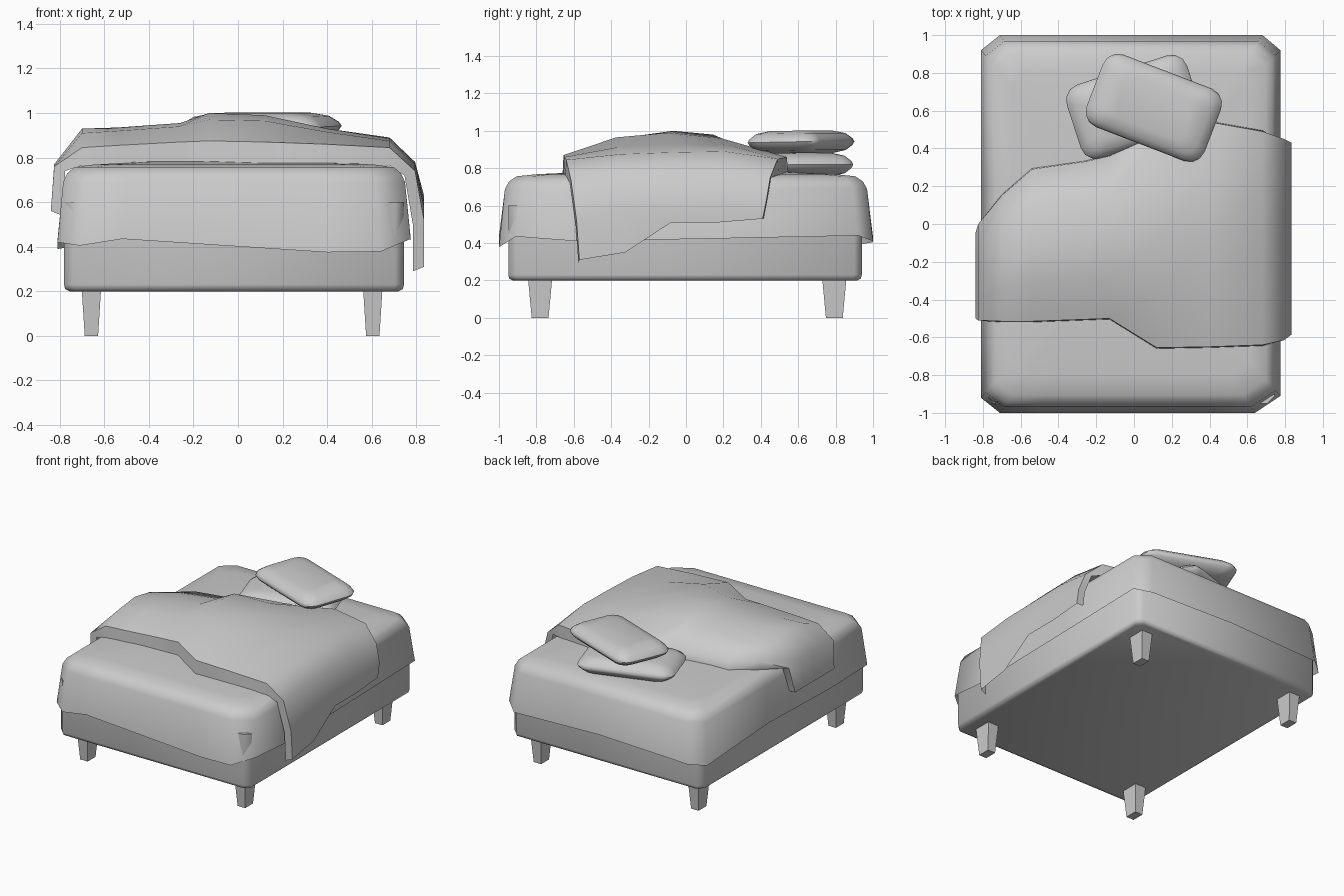
import bpy, bmesh
from math import radians, sin, cos

if "Cube" in bpy.data.objects:
    bpy.data.objects.remove(bpy.data.objects["Cube"])


def finish(name, bm, angle):
    bmesh.ops.recalc_face_normals(bm, faces=bm.faces)
    me = bpy.data.meshes.new(name)
    bm.to_mesh(me)
    bm.free()
    ob = bpy.data.objects.new(name, me)
    bpy.context.collection.objects.link(ob)
    bpy.ops.object.select_all(action='DESELECT')
    ob.select_set(True)
    bpy.context.view_layer.objects.active = ob
    bpy.ops.object.shade_smooth_by_angle(angle=radians(angle))
    return ob


def loft(name, rings, angle=50, cap_bottom=True):
    """Join closed rings of points from bottom to top and cap the ends."""
    bm = bmesh.new()
    rows = [[bm.verts.new(p) for p in r] for r in rings]
    n = len(rows[0])
    for a, b in zip(rows, rows[1:]):
        for i in range(n):
            j = (i + 1) % n
            bm.faces.new((a[i], a[j], b[j], b[i]))
    bm.faces.new(rows[-1])
    if cap_bottom:
        bm.faces.new(rows[0][::-1])
    return finish(name, bm, angle)


def rounded(cx, cy, hx, hy, r, z, seg=1):
    """Rectangle outline with rounded (or cut) corners."""
    pts = []
    for k, (sx, sy) in enumerate(((1, 1), (-1, 1), (-1, -1), (1, -1))):
        for s in range(seg + 1):
            a = radians(90 * k + 90 * s / seg)
            pts.append((cx + sx * (hx - r) + r * cos(a),
                        cy + sy * (hy - r) + r * sin(a), z))
    return pts


# Bed base
BX = -0.018
loft("bed_base", [rounded(BX, -0.005, 0.763 - i, 0.945 - i, 0.04, z)
                  for i, z in ((0.025, 0.2), (0.005, 0.21), (0, 0.23), (0, 0.6))])

# Four tapered legs
for fx, x in (("left", -0.658), ("right", 0.605)):
    for fy, y in (("front", -0.78), ("back", 0.793)):
        rings = [[(x + sx * hx, y + sy * hy, z)
                  for sx, sy in ((1, 1), (-1, 1), (-1, -1), (1, -1))]
                 for hx, hy, z in ((0.03, 0.045, 0), (0.043, 0.064, 0.205))]
        loft(f"{fy}_{fx}_leg", rings, 20)

# Mattress with a wavy hem hanging over the base
hem = [(-.81, -.92, .42), (-.71, -1, .405), (-.52, -1, .435), (.40, -1, .375),
       (.64, -1, .378), (.775, -.91, .435), (.775, -.58, .41), (.775, .2, .425),
       (.775, .92, .44), (.68, 1, .41), (0, 1, .43), (-.71, 1, .405),
       (-.81, .92, .39), (-.81, .2, .43), (-.81, -.5, .41)]
rings = [hem]
for s, z in ((.968, .69), (.945, .73), (.905, .757), (.8, .768), (.5, .783)):
    rings.append([(BX + (x - BX) * s, y * s, z) for x, y, _ in hem])
loft("mattress", rings, 60, cap_bottom=False)

# Blanket: columns of x, front y, back y and five heights from front to back
columns = [
    (-.84, -.50, -.05, .56, .56, .56, .56, .56),
    (-.825, -.51, .00, .76, .77, .77, .77, .75),
    (-.70, -.515, .15, .845, .91, .93, .90, .82),
    (-.54, -.515, .29, .855, .92, .935, .90, .83),
    (-.26, -.505, .33, .87, .94, .955, .92, .84),
    (-.13, -.50, .36, .875, .97, 1.0, .98, .86),
    (.12, -.655, .47, .87, .965, .99, .96, .84),
    (.40, -.65, .54, .86, .915, .93, .92, .86),
    (.68, -.64, .49, .845, .875, .885, .89, .85),
    (.795, -.615, .45, .74, .77, .775, .78, .75),
    (.835, -.585, .43, .52, .58, .60, .61, .63),
    (.835, -.57, .41, .31, .35, .51, .51, .53)]
bm = bmesh.new()
grid = []
for x, yf, yb, *zs in columns:
    col = [(x, yf + (yb - yf) * k / 4, z) for k, z in enumerate(zs)]
    tuck = 0.94 if abs(x) > 0.75 else 1
    # turned-down edges at front and back
    col.insert(0, (x * tuck, yf - 0.005, min(zs[0] - 0.02, 0.765)))
    col.append((x * tuck, yb + 0.005, min(zs[-1], 0.765)))
    grid.append([bm.verts.new(p) for p in col])
for a, b in zip(grid, grid[1:]):
    for i in range(len(a) - 1):
        bm.faces.new((a[i], b[i], b[i + 1], a[i + 1]))
finish("blanket", bm, 60)


# Two crossed pillows
def pillow(name, loc, turn, tilt, h):
    rings = []
    for s, z in ((.55, -1), (.82, -.75), (.96, -.3), (1, 0), (.96, .3), (.82, .75), (.55, 1)):
        d = 0.2 * (1 - s)
        rings.append(rounded(0, 0, 0.335 - d * 1.4, 0.205 - d, 0.085 * s, z * h, 3))
    ob = loft(name, rings, 60)
    ob.location = loc
    ob.rotation_euler = (radians(tilt), 0, radians(turn))


pillow("lower_pillow", (0, 0.62, 0.82), 18, 0, 0.062)
pillow("upper_pillow", (0.105, 0.615, 0.94), -21, 1, 0.06)
